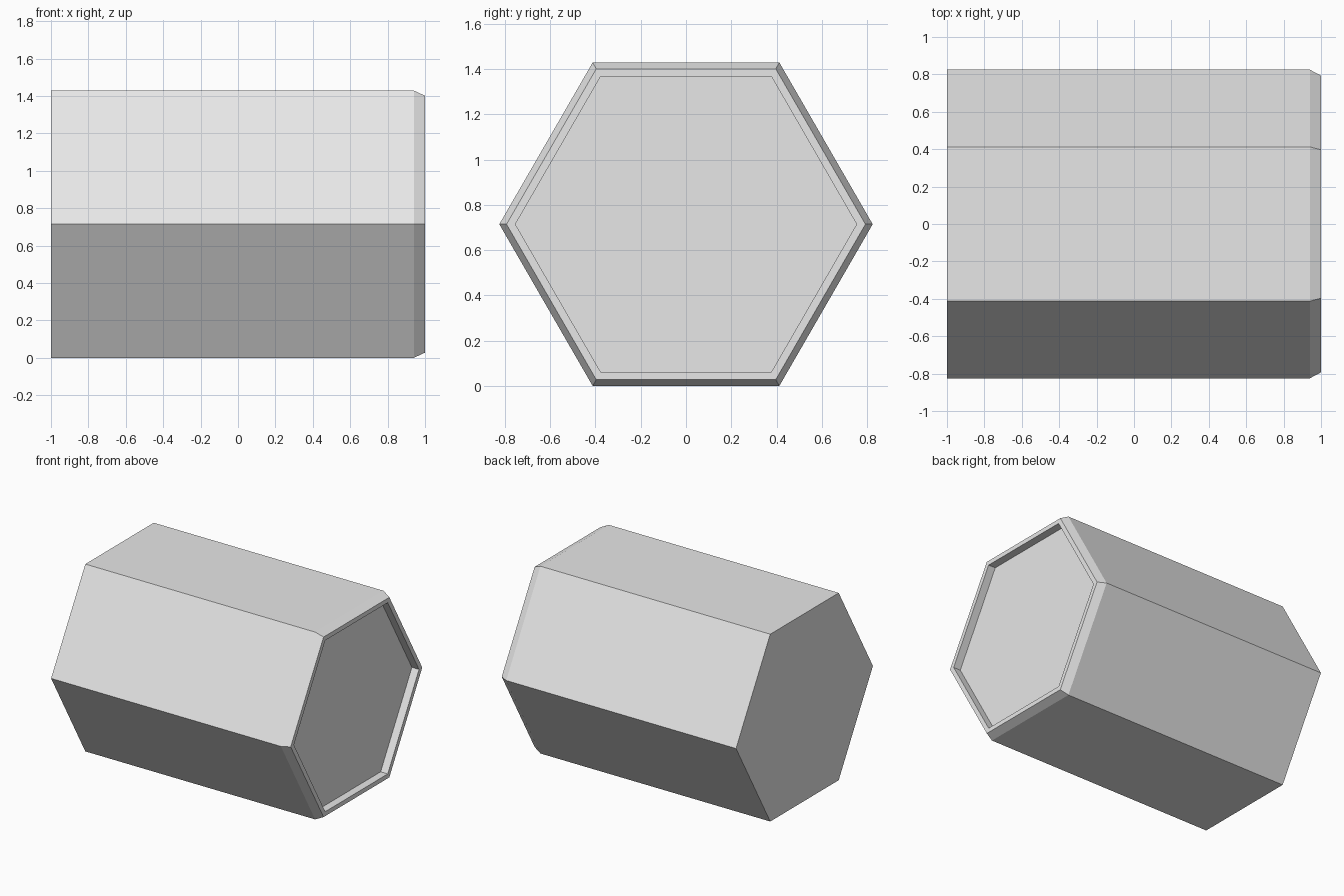
import bpy
import bmesh
from math import cos, sin, pi

cube = bpy.data.objects.get("Cube")
if cube:
    bpy.data.objects.remove(cube, do_unlink=True)

SIDES = 6
RADIUS = 0.825
CENTRE_Z = RADIUS * sin(pi / 3)

# Single plain grey
grey = bpy.data.materials.new("light_grey")
grey.use_nodes = True
colour = (0.8, 0.8, 0.8, 1)
grey.diffuse_color = colour
grey.node_tree.nodes["Principled BSDF"].inputs["Base Color"].default_value = colour

# Profile as (x, radius): back, shoulder, chamfered lip, recess mouth, recess floor
profile = [(-1, RADIUS), (0.94, RADIUS), (1, 0.793), (1, 0.754), (0.94, 0.754)]

bm = bmesh.new()
rings = []
for x, r in profile:
    rings.append([
        bm.verts.new((x, r * cos(2 * pi * i / SIDES), CENTRE_Z + r * sin(2 * pi * i / SIDES)))
        for i in range(SIDES)
    ])

# Walls between neighbouring rings
for a, b in zip(rings, rings[1:]):
    for i in range(SIDES):
        j = (i + 1) % SIDES
        bm.faces.new((a[i], a[j], b[j], b[i]))

# Flat back and recess floor
bm.faces.new(rings[0])
bm.faces.new(rings[-1])
bmesh.ops.recalc_face_normals(bm, faces=bm.faces)

mesh = bpy.data.meshes.new("hexagonal_body")
bm.to_mesh(mesh)
bm.free()
mesh.materials.append(grey)
body = bpy.data.objects.new("hexagonal_body", mesh)
bpy.context.collection.objects.link(body)
